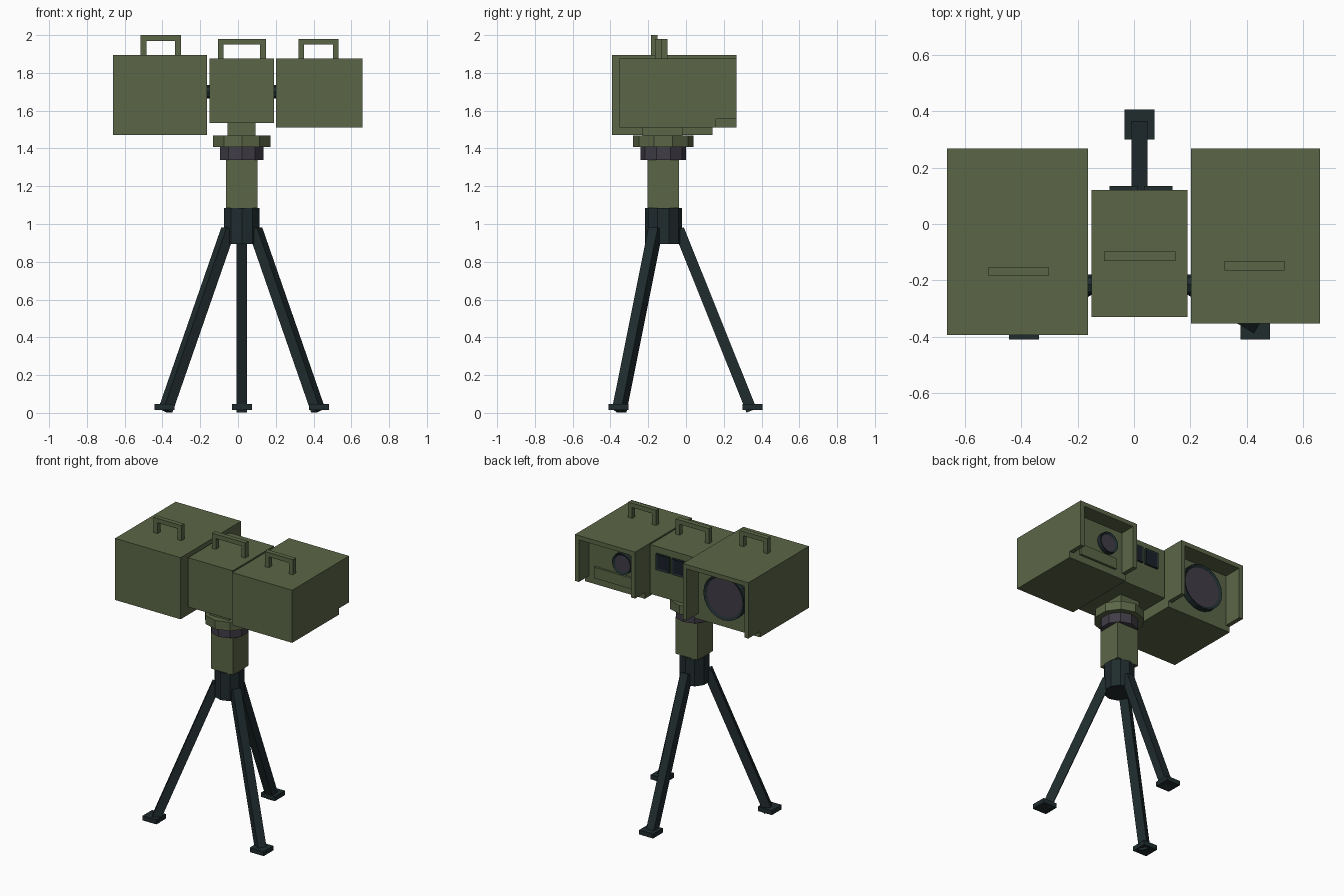
import bpy, bmesh, math
from mathutils import Vector, Matrix

if "Cube" in bpy.data.objects:
    bpy.data.objects.remove(bpy.data.objects["Cube"])


def material(name, rgb):
    m = bpy.data.materials.new(name)
    m.diffuse_color = (*rgb, 1)
    m.use_nodes = True
    m.node_tree.nodes["Principled BSDF"].inputs["Base Color"].default_value = m.diffuse_color
    return m


OLIVE = material("olive paint", (0.105, 0.133, 0.062))
DARK = material("dark metal", (0.014, 0.025, 0.027))
GLASS = material("violet grey glass", (0.052, 0.047, 0.062))
PANE = material("black pane", (0.010, 0.014, 0.022))

CX, CY = 0.02, -0.12   # vertical axis of the stand


def finish(bm, name, *mats):
    bmesh.ops.recalc_face_normals(bm, faces=bm.faces)
    me = bpy.data.meshes.new(name)
    bm.to_mesh(me)
    bm.free()
    for m in mats:
        me.materials.append(m)
    ob = bpy.data.objects.new(name, me)
    bpy.context.collection.objects.link(ob)
    return ob


def box(name, x, y, z, mat):
    """Box from three (min, max) ranges."""
    bm = bmesh.new()
    bmesh.ops.create_cube(bm, size=1)
    for v in bm.verts:
        v.co = Vector([(r[0] + r[1]) / 2 + c * (r[1] - r[0])
                       for r, c in zip((x, y, z), v.co)])
    return finish(bm, name, mat)


def prism(name, a, b, radius, sides, mat):
    """Regular prism between two points."""
    a, b = Vector(a), Vector(b)
    d = b - a
    bm = bmesh.new()
    bmesh.ops.create_cone(bm, cap_ends=True, segments=sides, radius1=radius,
                          radius2=radius, depth=d.length)
    rot = Vector((0, 0, 1)).rotation_difference(d).to_matrix().to_4x4()
    bmesh.ops.transform(bm, matrix=Matrix.Translation((a + b) / 2) @ rot, verts=bm.verts)
    return finish(bm, name, mat)


def extrude_y(name, profile, y0, y1, mat):
    """Extrude an x-z outline along y."""
    bm = bmesh.new()
    face = bm.faces.new([bm.verts.new((x, y0, z)) for x, z in profile])
    ext = bmesh.ops.extrude_face_region(bm, geom=[face])["geom"]
    bmesh.ops.translate(bm, vec=(0, y1 - y0, 0),
                        verts=[g for g in ext if isinstance(g, bmesh.types.BMVert)])
    return finish(bm, name, mat)


def inset_back(ob, width, depth, mat):
    """Inset the +y face and give the middle another colour."""
    ob.data.materials.append(mat)
    bm = bmesh.new()
    bm.from_mesh(ob.data)
    bm.normal_update()
    back = [f for f in bm.faces if f.normal.y > 0.9]
    bmesh.ops.inset_region(bm, faces=back, thickness=width, depth=0)
    for f in back:
        f.material_index = 1
        bmesh.ops.translate(bm, vec=(0, -depth, 0), verts=f.verts)
    bm.to_mesh(ob.data)
    bm.free()


def handle(name, x0, x1, y0, y1, z0, z1, t=0.03):
    extrude_y(name, [(x0, z0), (x0, z1), (x1, z1), (x1, z0), (x1 - t, z0),
                     (x1 - t, z1 - t), (x0 + t, z1 - t), (x0 + t, z0)], y0, y1, OLIVE)


def hooded_case(name, x, y, z, y_panel, z_hood, t=0.03):
    """Closed case with a three-sided hood around its back panel."""
    box(name + "_case", x, (y[0], y_panel), z, OLIVE)
    x0, x1 = x
    extrude_y(name + "_hood", [(x0, z_hood), (x0, z[1]), (x1, z[1]), (x1, z_hood),
                               (x1 - t, z_hood), (x1 - t, z[1] - t),
                               (x0 + t, z[1] - t), (x0 + t, z_hood)],
              y_panel, y[1], OLIVE)


def lens(name, x, z, y0, y1, r, rim):
    ob = prism(name, (x, y0, z), (x, y1, z), r, 20, DARK)
    inset_back(ob, rim, 0.01, GLASS)


# Three cases side by side
hooded_case("large", (-0.663, -0.163), (-0.393, 0.268), (1.47, 1.895), 0.14, 1.51)
hooded_case("small", (0.202, 0.66), (-0.352, 0.268), (1.512, 1.875), 0.16, 1.555)
box("middle_case", (-0.15, 0.19), (-0.33, 0.12), (1.535, 1.875), OLIVE)

# Lenses and lower plate on the back panels
lens("large_lens", -0.413, 1.69, 0.13, 0.18, 0.155, 0.02)
lens("small_lens", 0.36, 1.72, 0.15, 0.19, 0.072, 0.016)
box("lower_plate", (0.29, 0.58), (0.15, 0.175), (1.56, 1.635), OLIVE)

# Two windows on the middle case
for i, x in enumerate((-0.087, 0.035)):
    w = box(f"window_{i + 1}", (x, x + 0.102), (0.11, 0.135), (1.72, 1.83), DARK)
    inset_back(w, 0.014, 0.004, PANE)

# Side joints between the cases
prism("side_joint", (-0.2, -0.215, 1.70), (0.24, -0.215, 1.70), 0.036, 8, DARK)

# Carrying handles
handle("large_handle", -0.515, -0.303, -0.185, -0.152, 1.89, 2.0)
handle("middle_handle", -0.107, 0.147, -0.131, -0.098, 1.87, 1.98)
handle("small_handle", 0.32, 0.533, -0.164, -0.131, 1.87, 1.98)

# Neck, turntable and column
box("neck", (-0.055, 0.093), (-0.23, -0.018), (1.46, 1.54), OLIVE)
for name, r, z0, z1, mat in (("turntable", 0.16, 1.408, 1.468, OLIVE),
                             ("swivel_ring", 0.121, 1.34, 1.408, GLASS),
                             ("leg_collar", 0.098, 0.895, 1.085, DARK)):
    prism(name, (CX, CY, z0), (CX, CY, z1), r, 10, mat)
box("column", (CX - 0.084, CX + 0.084), (CY - 0.084, CY + 0.084), (1.085, 1.34), OLIVE)

# Three splayed legs with flat feet
for i, deg in enumerate((90, 210, 330)):
    out = Vector((math.cos(math.radians(deg)), math.sin(math.radians(deg)), 0))
    base = Vector((CX, CY, 0))
    top = base + out * 0.082 + Vector((0, 0, 0.972))
    foot = base + out * 0.467 + Vector((0, 0, 0.012))
    along = (top - foot).normalized()
    side = Vector((0, 0, 1)).cross(out)
    frame = Matrix((side, along.cross(side), along)).transposed().to_4x4()
    bm = bmesh.new()
    bmesh.ops.create_cube(bm, size=1)
    bmesh.ops.scale(bm, vec=(0.057, 0.057, (top - foot).length), verts=bm.verts)
    bmesh.ops.transform(bm, matrix=Matrix.Translation((top + foot) / 2) @ frame, verts=bm.verts)
    finish(bm, f"leg_{i + 1}", DARK)
    p = base + out * 0.473
    box(f"foot_{i + 1}", (p.x - 0.053, p.x + 0.053), (p.y - 0.053, p.y + 0.053),
        (0.015, 0.046), DARK)
